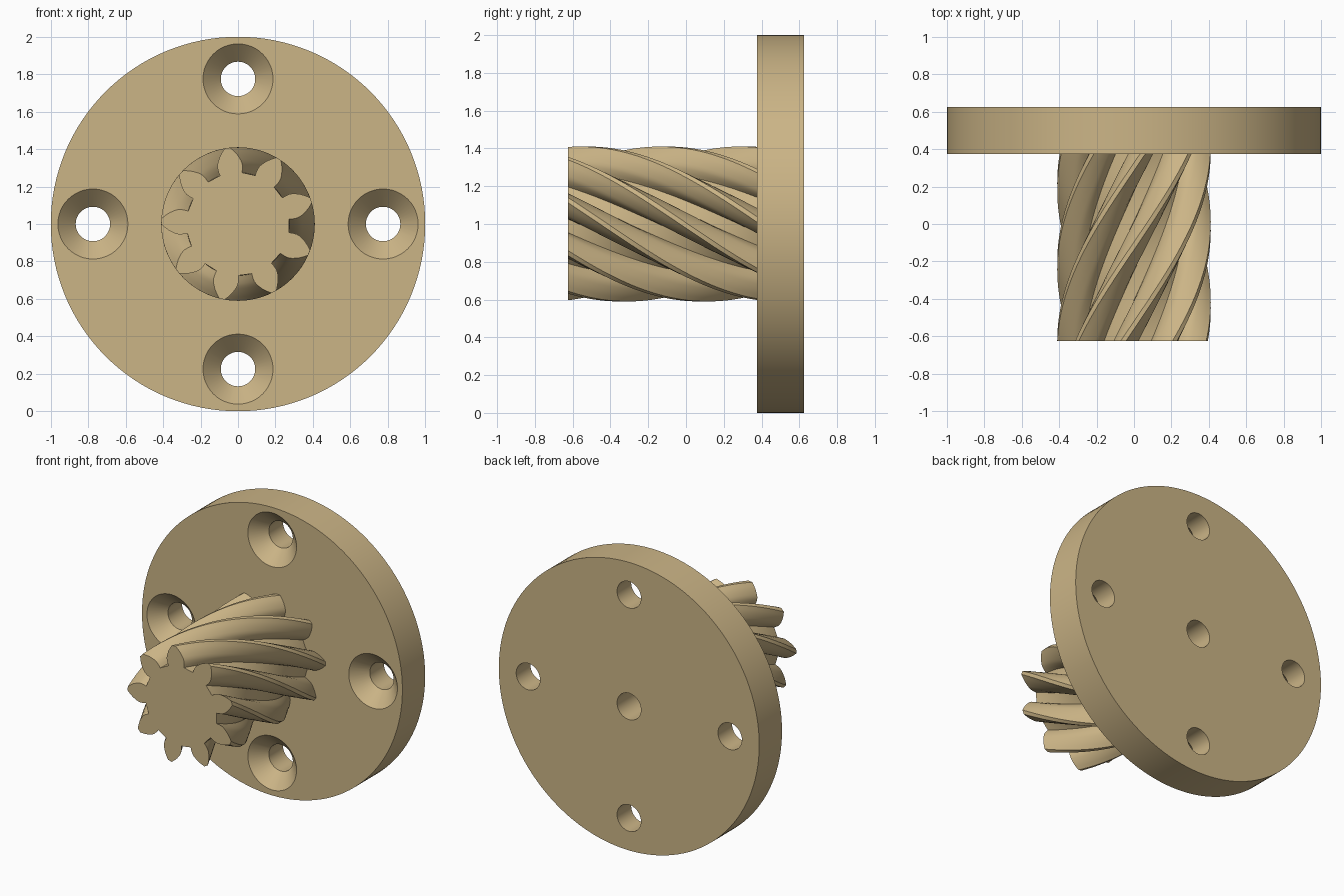
import bpy, bmesh, math

if "Cube" in bpy.data.objects:
    bpy.data.objects.remove(bpy.data.objects["Cube"])

FRONT, PLATE, BACK = -0.625, 0.375, 0.625   # y of pinion face, plate face, rear face
CZ = 1.0                                    # height of the main axis


def make_object(name, rings):
    """Skin closed rings of points into a capped solid."""
    bm = bmesh.new()
    loops = [[bm.verts.new(p) for p in ring] for ring in rings]
    n = len(loops[0])
    for a, b in zip(loops, loops[1:]):
        for i in range(n):
            bm.faces.new((a[i], a[(i + 1) % n], b[(i + 1) % n], b[i]))
    bm.faces.new(loops[0])
    bm.faces.new(loops[-1])
    bmesh.ops.recalc_face_normals(bm, faces=bm.faces)
    mesh = bpy.data.meshes.new(name)
    bm.to_mesh(mesh)
    bm.free()
    obj = bpy.data.objects.new(name, mesh)
    bpy.context.collection.objects.link(obj)
    return obj


def turned(name, profile, x=0.0, z=CZ, sides=48):
    """Round part along y from (y, radius) pairs."""
    return make_object(name, [
        [(x + r * math.cos(t), y, z + r * math.sin(t))
         for t in (2 * math.pi * i / sides for i in range(sides))]
        for y, r in profile])


def boolean(target, tool, operation):
    tool.hide_render = True
    mod = target.modifiers.new(operation.lower(), 'BOOLEAN')
    mod.operation = operation
    mod.solver = 'EXACT'
    mod.object = tool
    bpy.context.view_layer.objects.active = target
    bpy.ops.object.modifier_apply(modifier=mod.name)
    bpy.data.objects.remove(tool, do_unlink=True)


# Helical pinion: nine undercut teeth, twisted along y
TEETH, TWIST, STEPS = 9, -1.65, 40
flank = [(0.275, 12.5), (0.295, 12.6), (0.3175, 12.2), (0.332, 11.3),
         (0.345, 10.1), (0.37, 7.4), (0.39, 4.8), (0.41, 2.0)]
tooth = ([(r, a) for r, a in flank] + [(r, -a) for r, a in reversed(flank)]
         + [(0.273, -20)])
section = [(r, math.radians(98 - 360 / TEETH * k + a))
           for k in range(TEETH) for r, a in tooth]
gear_end = PLATE + 0.02
rings = []
for s in range(STEPS + 1):
    y = FRONT + (gear_end - FRONT) * s / STEPS
    turn = TWIST * (y - FRONT)
    rings.append([(r * math.cos(t + turn), y, CZ + r * math.sin(t + turn))
                  for r, t in section])
pinion = make_object("pinion", rings)

# Round mounting plate, fused with the pinion
flange = turned("flange_with_pinion", [(PLATE, 1.0), (BACK, 1.0)], sides=128)
boolean(flange, pinion, 'UNION')

# Four countersunk screw holes
for k in range(4):
    a = k * math.pi / 2
    cutter = turned("screw_hole_cutter",
                    [(PLATE - 0.02, 0.207), (PLATE + 0.095, 0.092), (BACK + 0.05, 0.092)],
                    0.775 * math.cos(a), CZ + 0.775 * math.sin(a))
    boolean(flange, cutter, 'DIFFERENCE')

# Blind centre bore from the rear
bore = turned("bore_cutter", [(0.0, 0.092), (BACK + 0.05, 0.092)])
boolean(flange, bore, 'DIFFERENCE')

# Tan finish
tan = bpy.data.materials.new("tan")
tan.diffuse_color = (0.60, 0.46, 0.24, 1)
tan.use_nodes = True
tan.node_tree.nodes["Principled BSDF"].inputs["Base Color"].default_value = tan.diffuse_color
flange.data.materials.clear()
flange.data.materials.append(tan)

# Smooth curved surfaces, keep sharp edges
bpy.ops.object.select_all(action='DESELECT')
flange.select_set(True)
bpy.context.view_layer.objects.active = flange
bpy.ops.object.shade_smooth_by_angle(angle=math.radians(32))
